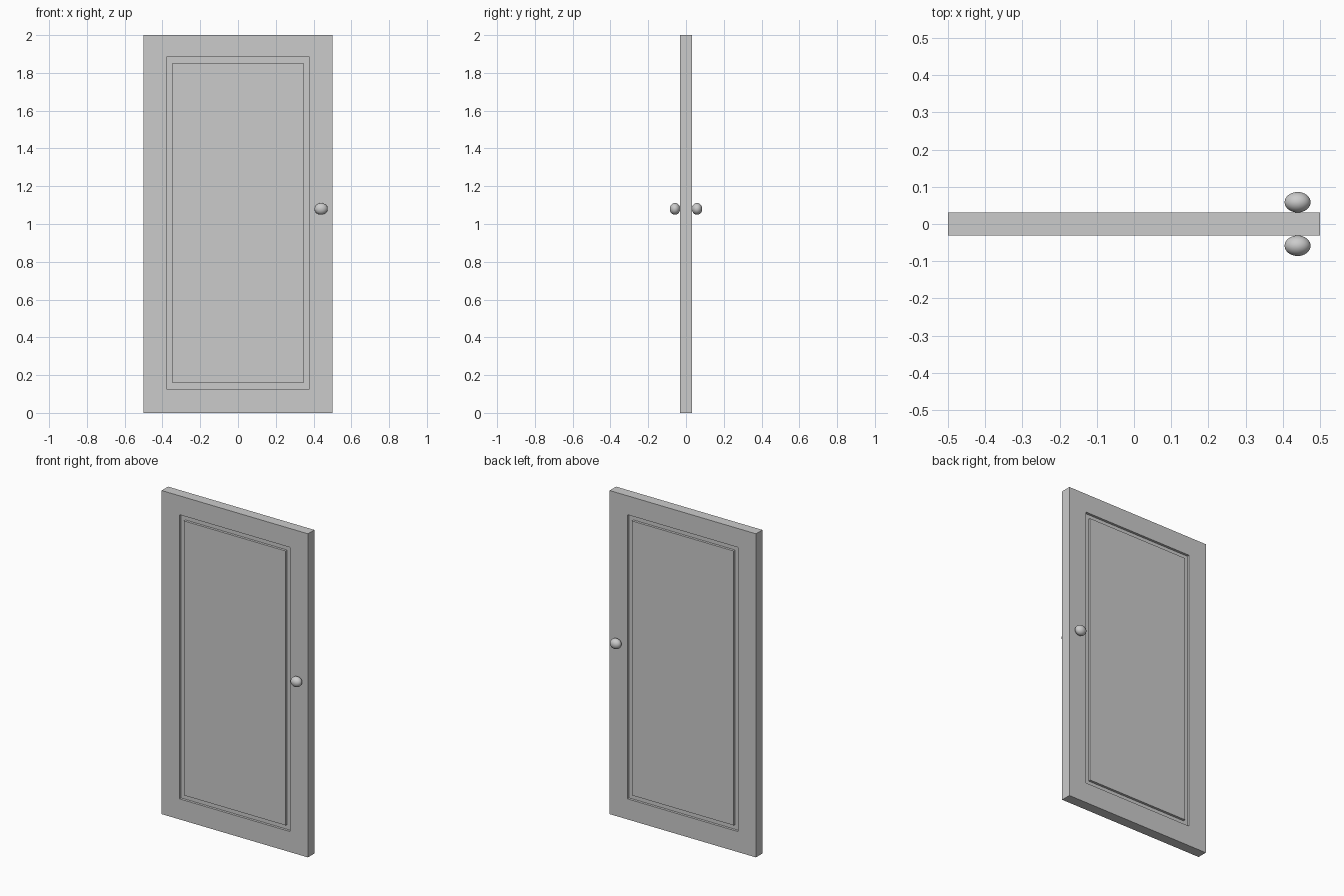
import bpy, bmesh
from mathutils import Matrix, Vector

if "Cube" in bpy.data.objects:
    bpy.data.objects.remove(bpy.data.objects["Cube"])

HALF_T = 0.0315      # half the door thickness
GROOVE = 0.015       # groove depth

# Door slab with a square-cut groove framing a panel on both sides
bm = bmesh.new()
bmesh.ops.create_cube(bm, size=1, matrix=Matrix.Translation((0, 0, 1)) @ Matrix.Diagonal((1, 2 * HALF_T, 2, 1)))
bm.normal_update()
for face in [f for f in bm.faces if abs(f.normal.y) > 0.9]:
    outward = face.normal.copy()
    for width, push in ((0.122, 0), (0, -GROOVE), (0.03, 0), (0, GROOVE)):
        bmesh.ops.inset_individual(bm, faces=[face], thickness=width, use_even_offset=True)
        bmesh.ops.translate(bm, verts=face.verts[:], vec=outward * push)
    # the panel sits slightly above the middle
inner = [v for v in bm.verts if abs(v.co.x) < 0.45]
bmesh.ops.translate(bm, verts=inner, vec=Vector((0, 0, 0.005)))
bmesh.ops.recalc_face_normals(bm, faces=bm.faces[:])
mesh = bpy.data.meshes.new("door_slab")
bm.to_mesh(mesh)
bm.free()
bpy.context.collection.objects.link(bpy.data.objects.new("door_slab", mesh))

# Flattened round knobs, front and back
for name, side in (("front_knob", -1), ("back_knob", 1)):
    bpy.ops.mesh.primitive_uv_sphere_add(segments=32, ring_count=16, radius=1, location=(0.44, side * 0.0585, 1.08))
    knob = bpy.context.object
    knob.name = name
    knob.scale = (0.035, 0.0275, 0.031)
    bpy.ops.object.transform_apply(location=False, rotation=False, scale=True)
    bpy.ops.object.shade_smooth()
